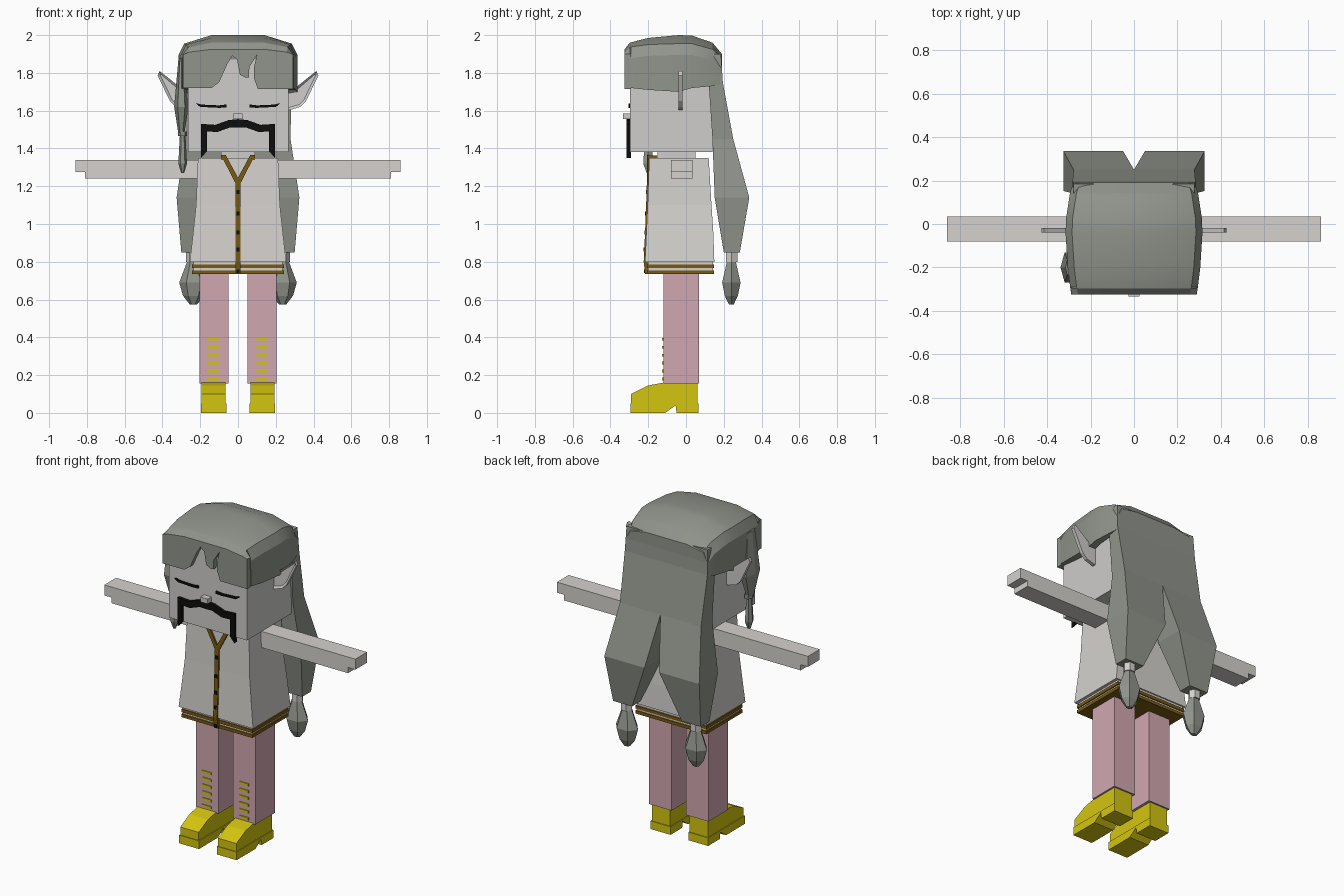
import bpy
import bmesh
from math import cos, sin, tau, radians

default_cube = bpy.data.objects.get("Cube")
if default_cube:
    bpy.data.objects.remove(default_cube, do_unlink=True)


def make_material(name, red, green, blue):
    material = bpy.data.materials.new(name)
    material.use_nodes = True
    colour = (red, green, blue, 1)
    material.diffuse_color = colour
    for node in material.node_tree.nodes:
        if node.type == "BSDF_PRINCIPLED":
            node.inputs["Base Color"].default_value = colour
    return material


hair = make_material("grey hair", .28, .30, .26)
skin = make_material("pale skin", .62, .61, .60)
cloth = make_material("white cloth", .66, .64, .61)
pink = make_material("pink trousers", .64, .39, .44)
yellow = make_material("yellow boots", .66, .56, .005)
gold = make_material("dark gold trim", .19, .10, .005)
black = make_material("black", .004, .004, .004)


def finish(name, bm, material):
    """Turn a bmesh into a named object with one flat colour."""
    bmesh.ops.recalc_face_normals(bm, faces=bm.faces[:])
    mesh = bpy.data.meshes.new(name)
    bm.to_mesh(mesh)
    bm.free()
    mesh.materials.append(material)
    obj = bpy.data.objects.new(name, mesh)
    bpy.context.collection.objects.link(obj)
    return obj


def loft(name, rings, material):
    """Skin a closed solid through rings of equal length."""
    bm = bmesh.new()
    loops = [[bm.verts.new(point) for point in ring] for ring in rings]
    for low, high in zip(loops, loops[1:]):
        for i in range(len(low)):
            j = (i + 1) % len(low)
            bm.faces.new((low[i], low[j], high[j], high[i]))
    bm.faces.new(loops[0])
    bm.faces.new(loops[-1])
    return finish(name, bm, material)


def box(name, x, y, z, material):
    rings = [[(x[0], y[0], h), (x[1], y[0], h), (x[1], y[1], h), (x[0], y[1], h)] for h in z]
    return loft(name, rings, material)


def front_plate(name, outline, y, material, side=1):
    """Extrude an x-z outline along y."""
    return loft(name, [[(side * px, depth, pz) for px, pz in outline] for depth in y], material)


def side_plate(name, outline, x, material):
    """Extrude a y-z outline along x."""
    return loft(name, [[(px, py, pz) for py, pz in outline] for px in x], material)


def spindle(name, centre, rows, material, sides=6):
    """Faceted lock of hair; each row is height, x radius, y radius."""
    angles = [tau * i / sides for i in range(sides)]
    rings = [[(centre[0] + rx * cos(a), centre[1] + ry * sin(a), z) for a in angles]
             for z, rx, ry in rows]
    return loft(name, rings, material)


# Head, neck and nose
box("head", (-.265, .268), (-.296, .14), (1.38, 1.9), skin)
box("neck", (-.09, .09), (-.15, .05), (1.33, 1.39), skin)
box("nose", (-.025, .025), (-.333, -.29), (1.555, 1.585), skin)

# Hair cap: domed sections from front to back
sections = [  # y, half width, crown, shoulder, lower edge
    (-.325, .288, 1.925, 1.91, 1.895),
    (-.297, .293, 1.96, 1.935, 1.895),
    (-.29, .294, 1.962, 1.938, 1.72),
    (-.2, .305, 1.985, 1.95, 1.71),
    (-.04, .315, 2, 1.955, 1.7),
    (.03, .312, 1.998, 1.955, 1.72),
    (.14, .295, 1.96, 1.925, 1.73),
    (.19, .28, 1.9, 1.88, 1.74),
]
cap_rings = []
for y, half, crown, shoulder, low in sections:
    right = [(half, low), (half, max(low + .004, shoulder - .06)),
             (half - .03, shoulder), (.14, crown)]
    outline = right + [(-x, z) for x, z in reversed(right)]
    cap_rings.append([(x, y, z) for x, z in outline])
cap = loft("hair_cap", cap_rings, hair)
bpy.ops.object.select_all(action="DESELECT")
cap.select_set(True)
bpy.context.view_layer.objects.active = cap
bpy.ops.object.shade_smooth_by_angle(angle=radians(25))

# Fringe with a parting and a curved slit
front_plate("fringe", [
    (-.29, 1.72), (-.14, 1.72), (-.1, 1.75), (-.055, 1.85), (-.03, 1.89),
    (-.005, 1.87), (.01, 1.79), (.04, 1.775), (.058, 1.775), (.06, 1.83),
    (.1, 1.895), (.085, 1.83), (.085, 1.77), (.105, 1.715), (.29, 1.715),
    (.29, 1.9), (-.29, 1.9)], (-.325, -.292), hair)

# Side lock with its tie
lock = (-.3, -.2)
spindle("side_lock", lock, [(1.88, .015, .04), (1.62, .038, .08), (1.48, .016, .03)], hair)
spindle("side_lock_tie", (-.293, -.2), [(1.49, .024, .034), (1.465, .024, .034)], hair)
spindle("side_lock_tip", (-.293, -.2),
        [(1.47, .015, .02), (1.32, .023, .03), (1.27, .008, .01)], hair)

# Back hair: two halves that part into tails
tail_rows = [  # z, inner x, outer x, front y, back y
    (1.9, 0, .278, .1, .185),
    (1.75, 0, .283, .12, .195),
    (1.45, 0, .278, .14, .25),
    (1.14, .05, .325, .152, .335),
    (.85, .17, .3, .2, .285),
]
tuft_rows = [(.81, .03, .025), (.69, .075, .056), (.62, .055, .04), (.575, .02, .015)]
for side, word in ((1, "left"), (-1, "right")):
    loft(word + "_back_hair",
         [[(side * a, f, z), (side * b, f, z), (side * b, k, z), (side * a, k, z)]
          for z, a, b, f, k in tail_rows], hair)
    spindle(word + "_hair_tie", (side * .238, .242), [(.86, .036, .034), (.8, .036, .034)], cloth)
    spindle(word + "_hair_tuft", (side * .236, .24), tuft_rows, hair)

    # Ear with a sunken inner face
    ear = front_plate(word + "_ear", [
        (.25, 1.6), (.28, 1.605), (.33, 1.62), (.36, 1.65), (.425, 1.785),
        (.415, 1.81), (.29, 1.71), (.25, 1.7)], (-.04, -.018), skin, side)
    bm = bmesh.new()
    bm.from_mesh(ear.data)
    front = [face for face in bm.faces if face.normal.y < -.9]
    bmesh.ops.inset_region(bm, faces=front, thickness=.014, depth=-.01)
    bm.to_mesh(ear.data)
    bm.free()

    # Closed eye and half of the moustache
    front_plate(word + "_eye", [
        (.06, 1.617), (.1, 1.615), (.2, 1.62), (.222, 1.637), (.21, 1.637),
        (.19, 1.632), (.1, 1.628), (.06, 1.633)], (-.305, -.29), black, side)
    front_plate(word + "_moustache", [
        (0, 1.51), (0, 1.555), (.05, 1.55), (.12, 1.525), (.195, 1.53),
        (.195, 1.35), (.165, 1.385), (.165, 1.49), (.11, 1.487), (.04, 1.512)],
        (-.315, -.29), black, side)

    # Arm with a stepped hand
    front_plate(word + "_arm", [
        (.19, 1.24), (.81, 1.24), (.81, 1.275), (.86, 1.275), (.86, 1.34), (.19, 1.34)],
        (-.08, .035), cloth, side)

    # Leg with front stripes
    box(word + "_leg", (side * .05, side * .203), (-.12, .07), (.155, .75), pink)
    for i in range(6):
        z = .172 + i * .042
        box(word + "_leg_stripe", (side * .097, side * .158), (-.126, -.118), (z, z + .015), yellow)

    # Boot: arched sole below a sloping upper
    side_plate(word + "_boot_upper", [
        (-.29, .04), (-.29, .1), (-.2, .145), (-.12, .16), (.06, .16), (.06, .04)],
        (side * .066, side * .192), yellow)
    side_plate(word + "_boot_sole", [
        (-.295, 0), (-.295, .05), (.065, .05), (.065, 0), (-.05, 0), (-.055, .04), (-.11, 0)],
        (side * .061, side * .197), yellow)

    # Collar trim: front slant and shoulder strip
    front_plate(word + "_collar_trim", [
        (0, 1.215), (0, 1.245), (.065, 1.365), (.09, 1.365), (.013, 1.215)],
        (-.207, -.19), gold, side)
    box(word + "_shoulder_trim", (side * .065, side * .09), (-.2, .03), (1.34, 1.362), gold)

# Flared coat
coat_rows = [  # z, half width, front y, back y
    (1.35, .212, -.195, .12),
    (1.1, .222, -.203, .135),
    (.95, .238, -.21, .145),
    (.8, .255, -.217, .15),
]
loft("coat", [[(-h, f, z), (h, f, z), (h, k, z), (-h, k, z)] for z, h, f, k in coat_rows], cloth)

# Hem with two trim bands
box("coat_hem", (-.236, .236), (-.2, .142), (.737, .81), cloth)
for z in (.735, .766):
    box("hem_band", (-.243, .243), (-.207, .148), (z, z + .019), gold)

# Front placket and buttons
side_plate("coat_placket", [
    (-.19, 1.23), (-.207, 1.23), (-.211, 1.1), (-.217, .95), (-.224, .8),
    (-.216, .735), (-.19, .735)], (-.014, .014), gold)
for z, y in ((1.17, -.209), (1.055, -.213), (.955, -.217), (.865, -.221), (.75, -.219)):
    box("coat_button", (-.009, .009), (y - .004, y + .01), (z - .01, z + .01), black)
